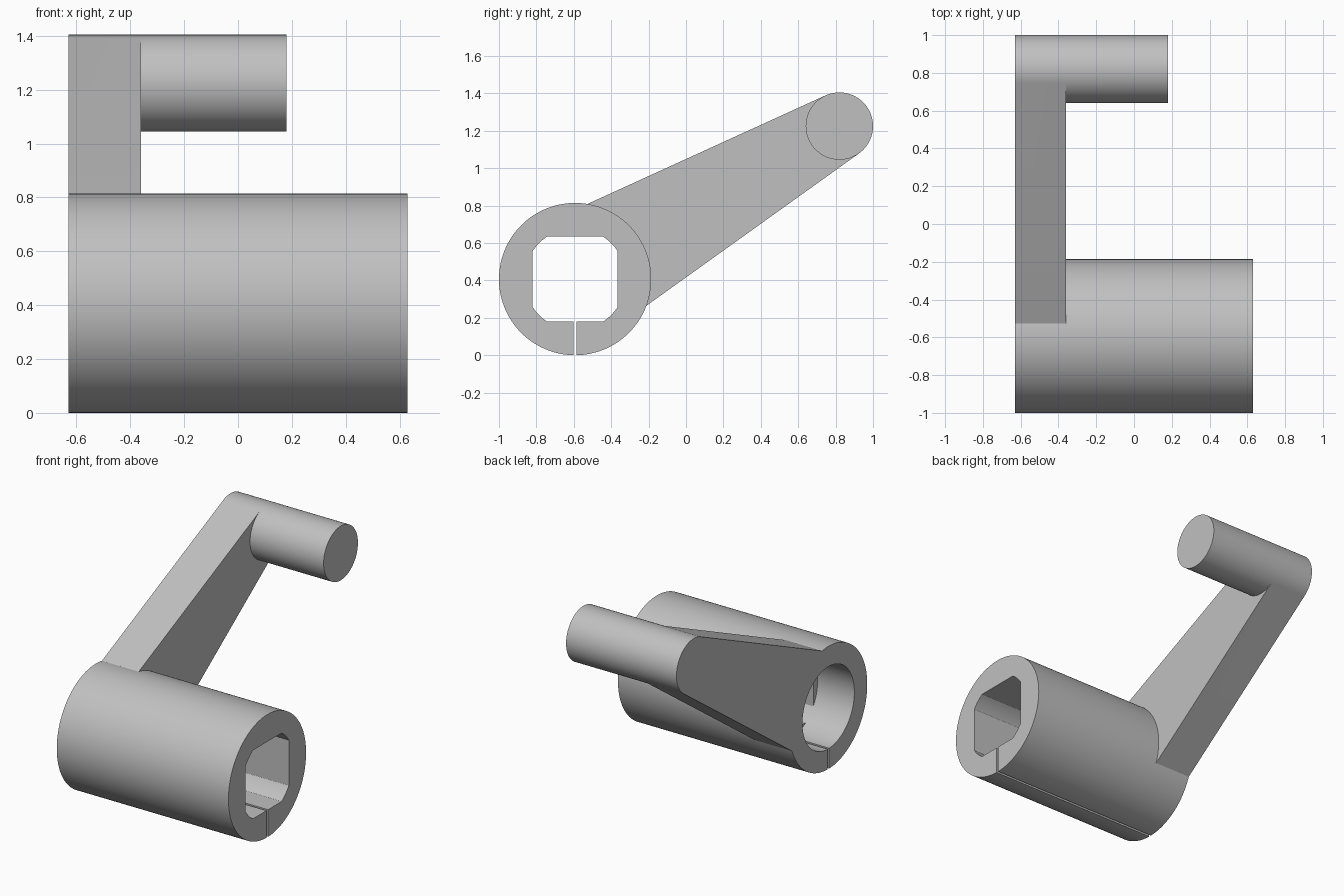
import bpy
import bmesh
from math import sin, cos, pi, sqrt, asin, atan2, hypot, radians

if "Cube" in bpy.data.objects:
    bpy.data.objects.remove(bpy.data.objects["Cube"], do_unlink=True)

# Main sizes
X_END, X_STEP, X_KNOB = 0.63, -0.36, 0.18
HUB_Y, HUB_Z, HUB_R = -0.593, 0.407, 0.407
KNOB_Y, KNOB_Z, KNOB_R = 0.82, 1.225, 0.18
ARM_R, BORE_R, FLAT, SLOT = 0.338, 0.272, 0.227, 0.008

grey = bpy.data.materials.new("plain grey")
grey.use_nodes = True
COLOUR = (0.53, 0.53, 0.53, 1)
grey.diffuse_color = COLOUR
grey.node_tree.nodes["Principled BSDF"].inputs["Base Color"].default_value = COLOUR


def make_object(name, bm):
    bmesh.ops.remove_doubles(bm, verts=bm.verts, dist=1e-5)
    bmesh.ops.recalc_face_normals(bm, faces=bm.faces)
    mesh = bpy.data.meshes.new(name)
    bm.to_mesh(mesh)
    bm.free()
    mesh.materials.append(grey)
    obj = bpy.data.objects.new(name, mesh)
    bpy.context.collection.objects.link(obj)
    return obj


def prism(name, points, x0, x1):
    """Extrude a (y, z) outline along x."""
    bm = bmesh.new()
    face = bm.faces.new([bm.verts.new((x0, y, z)) for y, z in points])
    new = bmesh.ops.extrude_face_region(bm, geom=[face])["geom"]
    verts = [v for v in new if isinstance(v, bmesh.types.BMVert)]
    bmesh.ops.translate(bm, verts=verts, vec=(x1 - x0, 0, 0))
    return make_object(name, bm)


def arc(y, z, r, a0, a1, n):
    return [(y + r * cos(a0 + (a1 - a0) * i / n), z + r * sin(a0 + (a1 - a0) * i / n))
            for i in range(n + 1)]


# Split sleeve: round bore at one end, flat-sided bore beyond the step
corner = asin(FLAT / BORE_R)
angles = [-pi / 2 + 2 * pi * i / 120 for i in range(1, 120)]
for k in range(4):
    for a in (corner, pi - corner):
        t = a + k * pi / 2
        angles.append((t + pi / 2) % (2 * pi) - pi / 2)
angles = sorted({round(a, 6) for a in angles})


def ring(radius, flat=None):
    pts = []
    for a in angles:
        r = radius
        if flat:
            r = min(r, flat / max(abs(cos(a)), abs(sin(a))))
        pts.append((r * cos(a), r * sin(a)))
    low = -flat if flat else -sqrt(radius ** 2 - SLOT ** 2)
    return [(SLOT, low)] + pts + [(-SLOT, low)]


bm = bmesh.new()
rows = []
for x, pts in ((-X_END, ring(HUB_R)), (X_END, ring(HUB_R)),
               (X_END, ring(BORE_R, FLAT)), (X_STEP, ring(BORE_R, FLAT)),
               (X_STEP, ring(BORE_R)), (-X_END, ring(BORE_R))):
    rows.append([bm.verts.new((x, HUB_Y + y, HUB_Z + z)) for y, z in pts])
for a, b in zip(rows, rows[1:] + rows[:1]):
    for i in range(len(a) - 1):
        bm.faces.new((a[i], a[i + 1], b[i + 1], b[i]))
for end in (0, -1):
    bm.faces.new([row[end] for row in rows])
sleeve = make_object("crank_body", bm)

# Tapered arm, ending inside the sleeve wall and along the handle chord
dy, dz = KNOB_Y - HUB_Y, KNOB_Z - HUB_Z
axis = atan2(dz, dy)
half = pi / 2 - asin((ARM_R - KNOB_R) / hypot(dy, dz))
upper, lower = axis + half, axis - half
knob_front = arc(KNOB_Y, KNOB_Z, KNOB_R, lower, upper, 32)
knob_back = arc(KNOB_Y, KNOB_Z, KNOB_R, upper, lower + 2 * pi, 32)
hub_arc = arc(HUB_Y, HUB_Z, ARM_R, upper, lower, 48)
arm = prism("arm", hub_arc + [knob_front[0], knob_front[-1]], -X_END, X_STEP)

# Round handle
handle = prism("handle", knob_front + knob_back[1:-1], -X_END, X_KNOB)

# Merge into one solid
for part in (arm, handle):
    mod = sleeve.modifiers.new("join", "BOOLEAN")
    mod.operation, mod.solver, mod.object = "UNION", "EXACT", part
bpy.context.view_layer.update()
evaluated = sleeve.evaluated_get(bpy.context.evaluated_depsgraph_get())
merged = bpy.data.meshes.new_from_object(evaluated)
sleeve.modifiers.clear()
sleeve.data = merged
for part in (arm, handle):
    bpy.data.objects.remove(part, do_unlink=True)

# Clear leftover edges on flat faces
bm = bmesh.new()
bm.from_mesh(merged)
bmesh.ops.remove_doubles(bm, verts=bm.verts, dist=1e-4)
bmesh.ops.dissolve_limit(bm, angle_limit=radians(0.3), verts=bm.verts, edges=bm.edges)
bm.to_mesh(merged)
bm.free()

bpy.ops.object.select_all(action="DESELECT")
sleeve.select_set(True)
bpy.context.view_layer.objects.active = sleeve
bpy.ops.object.shade_smooth_by_angle(angle=radians(25))
